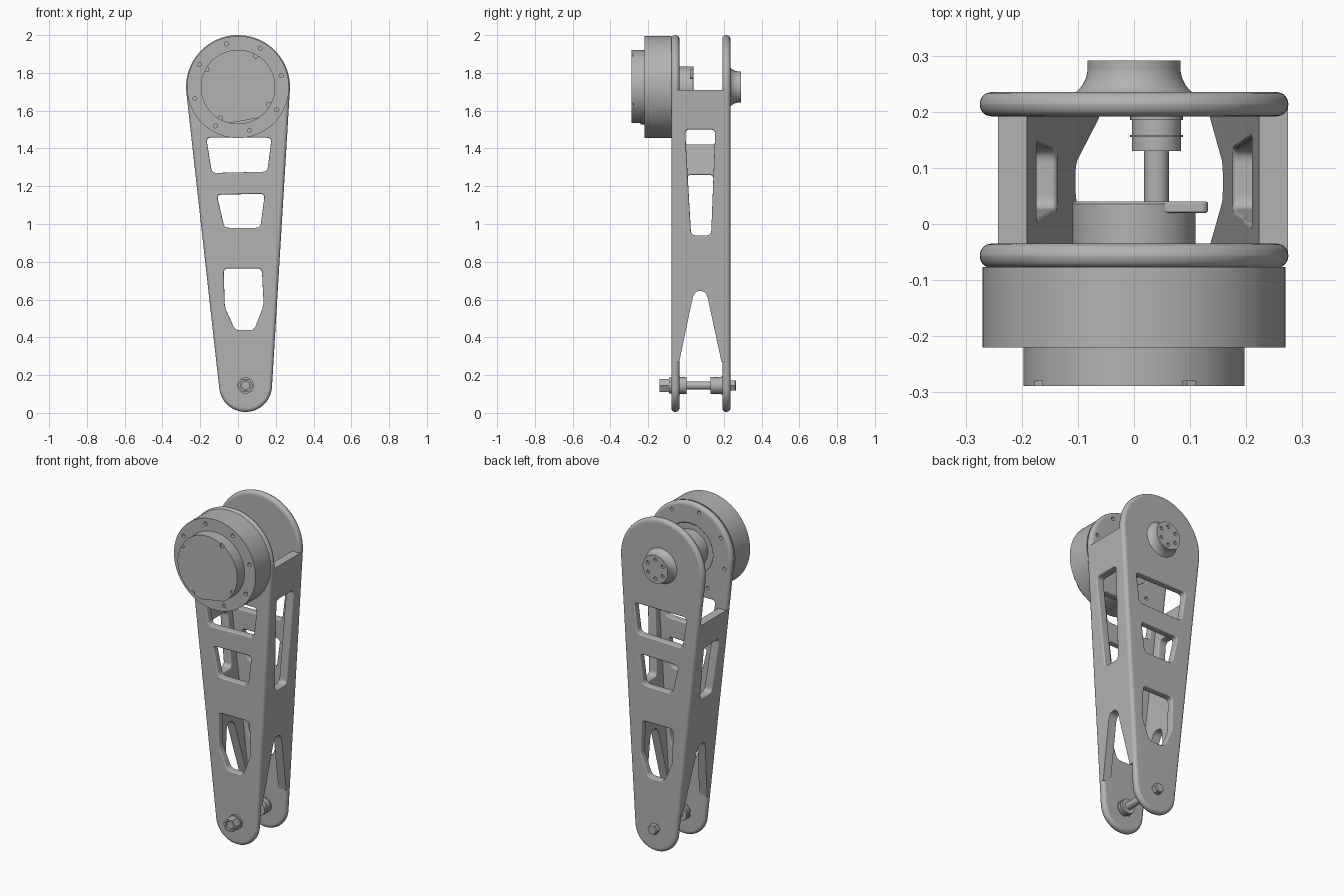
import bpy, bmesh
from math import sin, cos, pi, radians, acos, atan2, hypot

cube = bpy.data.objects.get("Cube")
if cube:
    bpy.data.objects.remove(cube, do_unlink=True)

# One plain grey for the whole arm
grey = bpy.data.materials.new("machined grey")
grey.use_nodes = True
grey.diffuse_color = (0.45, 0.45, 0.45, 1)
grey.node_tree.nodes["Principled BSDF"].inputs["Base Color"].default_value = grey.diffuse_color

TOP, TOP_R = (0, 1.725), 0.275       # motor axis end of the plates
LOW, LOW_R = (0.04, 0.145), 0.14     # bolt end of the plates


def finish(name, bm):
    bmesh.ops.recalc_face_normals(bm, faces=bm.faces)
    mesh = bpy.data.meshes.new(name)
    bm.to_mesh(mesh)
    bm.free()
    mesh.materials.append(grey)
    obj = bpy.data.objects.new(name, mesh)
    bpy.context.collection.objects.link(obj)
    bpy.ops.object.select_all(action='DESELECT')
    obj.select_set(True)
    bpy.context.view_layer.objects.active = obj
    bpy.ops.object.shade_smooth_by_angle(angle=radians(35))
    obj.modifiers.new("even shading", 'WEIGHTED_NORMAL').keep_sharp = True
    return obj


def circle(c, r, n=64, turn=0.0):
    return [(c[0] + r * cos(turn + 2 * pi * i / n), c[1] + r * sin(turn + 2 * pi * i / n))
            for i in range(n)]


def ring_of_holes(c, ring, r, count, turn):
    return [circle(p, r, 12) for p in circle(c, ring, count, turn)]


def rounded(points, cut=0.025, steps=6):
    """Polygon with each corner replaced by a short curve."""
    out = []
    for i, (bx, by) in enumerate(points):
        ends = []
        for qx, qy in (points[i - 1], points[(i + 1) % len(points)]):
            k = min(0.45, cut / hypot(qx - bx, qy - by))
            ends.append((bx + (qx - bx) * k, by + (qy - by) * k))
        (ax, ay), (cx, cy) = ends
        for s in range(steps + 1):
            t = s / steps
            out.append(tuple((1 - t) ** 2 * a + 2 * t * (1 - t) * b + t * t * c
                             for a, b, c in ((ax, bx, cx), (ay, by, cy))))
    return out


def grown(loop, d):
    """Offset a closed loop outward by d."""
    n = len(loop)
    if sum(loop[i - 1][0] * loop[i][1] - loop[i][0] * loop[i - 1][1] for i in range(n)) < 0:
        loop = loop[::-1]
    out = []
    for i in range(n):
        (ax, ay), (bx, by), (cx, cy) = loop[i - 1], loop[i], loop[(i + 1) % n]
        l1, l2 = hypot(bx - ax, by - ay), hypot(cx - bx, cy - by)
        n1, n2 = ((by - ay) / l1, (ax - bx) / l1), ((cy - by) / l2, (bx - cx) / l2)
        k = d / (1 + n1[0] * n2[0] + n1[1] * n2[1])
        out.append((bx + (n1[0] + n2[0]) * k, by + (n1[1] + n2[1]) * k))
    return out


def along_y(u, v, t):
    return (u, t, v)


def plate(name, outer, holes, t0, t1, place=along_y, edge=0.0, hole_edge=0.0):
    """Flat plate with holes; edge and hole_edge are fillet radii."""
    bm = bmesh.new()
    rims = [[], []]
    for i, loop in enumerate([outer] + holes):
        f = edge if i == 0 else (hole_edge if len(loop) > 12 else 0)
        steps = [k * pi / 8 for k in range(5)] if f else [pi / 2]
        side = [(f * (1 - sin(a)), f * (1 - cos(a)) if f else 0) for a in steps]
        levels = [(d, t0 + h) for d, h in side] + [(d, t1 - h) for d, h in reversed(side)]
        rings = [[bm.verts.new((u, v, t)) for u, v in grown(loop, d if i else -d)]
                 for d, t in levels]
        n = len(loop)
        for r1, r2 in zip(rings, rings[1:]):
            for k in range(n):
                bm.faces.new((r1[k - 1], r1[k], r2[k], r2[k - 1]))
        for rim, r in zip(rims, (rings[0], rings[-1])):
            rim += [bm.edges.get((r[k - 1], r[k])) for k in range(n)]
    for rim in rims:
        bmesh.ops.triangle_fill(bm, use_beauty=True, edges=rim, normal=(0, 0, 1))
    for v in bm.verts:
        v.co = place(*v.co)
    return finish(name, bm)


def lathe(name, profile, c, n=64):
    """Closed turned part about a y axis; profile is (radius, y)."""
    bm = bmesh.new()
    rings = [[bm.verts.new((x, y, z)) for x, z in circle(c, r, n)] for r, y in profile]
    for r1, r2 in zip(rings, rings[1:]):
        for k in range(n):
            bm.faces.new((r1[k - 1], r1[k], r2[k], r2[k - 1]))
    bm.faces.new(rings[0])
    bm.faces.new(rings[-1])
    return finish(name, bm)


# Tapered outline: tangent hull of the two end circles
dx, dz = LOW[0] - TOP[0], LOW[1] - TOP[1]
mid, spread = atan2(dz, dx), acos((TOP_R - LOW_R) / hypot(dx, dz))
right_a, left_a = mid + spread, mid - spread


def arc(c, r, a, b, n):
    return [(c[0] + r * cos(a + (b - a) * i / n), c[1] + r * sin(a + (b - a) * i / n))
            for i in range(n + 1)]


outline = arc(TOP, TOP_R, right_a, left_a + 2 * pi, 48) + arc(LOW, LOW_R, left_a, right_a, 32)


def edge_x(a, z):
    return (TOP_R - sin(a) * (z - TOP[1])) / cos(a)


# Side plates with three lightening windows
windows = [rounded(w) for w in (
    [(-0.168, 1.457), (0.178, 1.457), (0.155, 1.277), (-0.138, 1.27)],
    [(-0.112, 1.155), (0.142, 1.16), (0.118, 0.98), (-0.072, 0.98)],
    [(-0.076, 0.765), (0.126, 0.765), (0.136, 0.57), (0.085, 0.438),
     (-0.015, 0.438), (-0.07, 0.56)])]
SCREW_TURN = radians(15)
screws = ring_of_holes(TOP, 0.237, 0.011, 8, SCREW_TURN)
plate("front_plate", outline, windows + [circle(TOP, 0.15)] + screws,
      -0.078, -0.035, edge=0.02, hole_edge=0.007)
plate("back_plate", outline, windows, 0.192, 0.235, edge=0.02, hole_edge=0.007)


# Walls joining the plates, forked at the bottom
def wall(name, angle, inward, top, window):
    shape = [(-0.056, top), (0.212, top), (0.212, 0.27), (0.188, 0.27)]
    fork = rounded([(0.188, 0.27), (0.107, 0.645), (0.043, 0.645), (-0.036, 0.27)], 0.04)
    shape += fork[7:21] + [(-0.036, 0.27), (-0.056, 0.27)]
    plate(name, shape, [rounded(window)], 0, 0.052,
          lambda u, v, t: (edge_x(angle, v) + inward * t, u, v), hole_edge=0.008)


wall("left_wall", right_a, -1, 1.71, [(-0.005, 1.5), (0.155, 1.5), (0.133, 0.94), (0.027, 0.94)])
wall("right_wall", left_a, 1, 1.42, [(0.005, 1.26), (0.147, 1.26), (0.133, 0.94), (0.027, 0.94)])

# Motor drum with screw holes in its face
lathe("motor_drum", [(0.27, -0.2), (0.27, -0.077)], TOP, 96)
plate("motor_face", circle(TOP, 0.27, 96), screws, -0.22, -0.2)


# Motor cap: flat near the bottom, small notches at the rim
def cap_outline(notches):
    pts = []
    for i in range(180):
        a = radians(i * 2)
        r = 0.197
        if cos(a + radians(80)) > 0.5:
            r = min(r, 0.18 / cos(a + radians(80)))
        if notches and abs((i * 2 - 60 + 45) % 90 - 45) < 4:
            r = 0.178
        pts.append((TOP[0] + r * cos(a), TOP[1] + r * sin(a)))
    return pts


lathe("cap_base", [(0.197, -0.24), (0.197, -0.215)], TOP, 96)
plate("cap_body", cap_outline(False), [], -0.28, -0.238)
plate("cap_face", cap_outline(True), [], -0.289, -0.28)

# Motor rear inside the arm
lathe("motor_rear_flange", [(0.165, -0.08), (0.165, -0.05)], TOP)
lathe("motor_rear", [(0.11, -0.052), (0.11, 0.036), (0.106, 0.04)], TOP)
plate("cable_tab", rounded([(0.03, 1.77), (0.132, 1.77), (0.132, 1.82), (0.03, 1.82)], 0.015),
      [], 0.02, 0.04, edge=0.004)

# Bearing hub on the back plate
lathe("hub_flare", [(0.108, 0.232), (0.1, 0.238), (0.092, 0.247), (0.086, 0.259),
                    (0.083, 0.272), (0.083, 0.278)], TOP)
plate("hub_face", circle(TOP, 0.083), ring_of_holes(TOP, 0.056, 0.011, 6, radians(30)),
      0.278, 0.291)

# Lower pivot bolt with nut, head and bushings
lathe("pivot_rod", [(0.022, -0.132), (0.022, 0.25)], LOW, 32)
plate("pivot_nut", circle(LOW, 0.04, 6), [circle(LOW, 0.026, 24)], -0.14, -0.088)
lathe("nut_washer", [(0.043, -0.089), (0.043, -0.077)], LOW, 32)
lathe("pivot_head", [(0.032, 0.23), (0.032, 0.26), (0.027, 0.266)], LOW, 6)
for side, base, direction in (("front", -0.036, 1), ("back", 0.193, -1)):
    steps = [(0.047, 0), (0.047, 0.008), (0.044, 0.008), (0.044, 0.034), (0.047, 0.034),
             (0.047, 0.038), (0.044, 0.038), (0.044, 0.063)]
    size = 0.6 if side == "front" else 1
    lathe(side + "_bushing", [(r, base + direction * h * size) for r, h in steps], LOW, 32)
